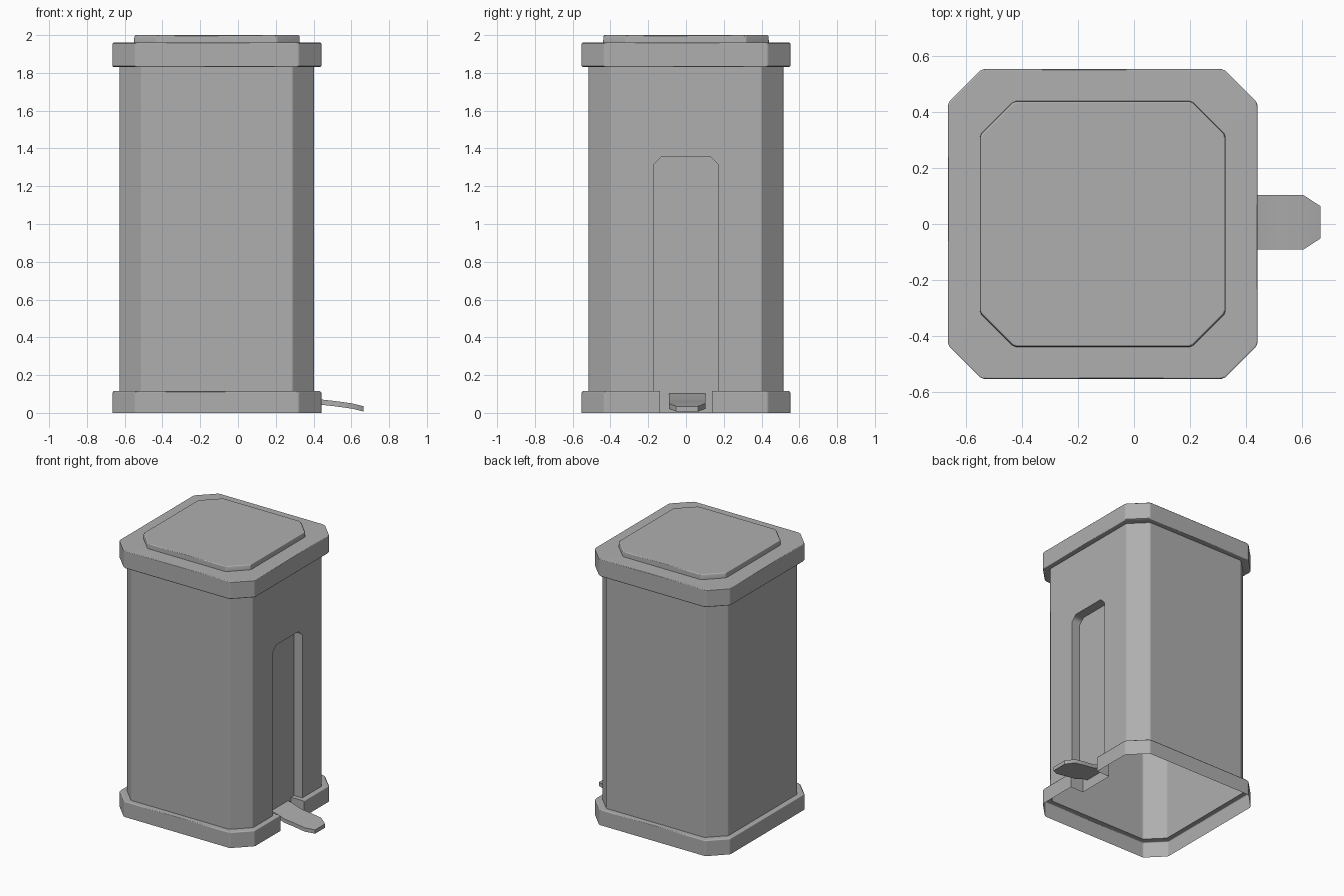
import bpy, bmesh, math

if "Cube" in bpy.data.objects:
    bpy.data.objects.remove(bpy.data.objects["Cube"])

CX = -0.1115          # centre of the bin in x (pedal sticks out towards +x)
NOTCH = 0.138         # half width of the base notch
REC = 0.172           # half width of the tall recess
BACK = 0.335          # x of the recess back wall
E = 0.008             # softening of the upright edges

grey = bpy.data.materials.new("dark_grey")
grey.diffuse_color = (.43, .43, .43, 1)
grey.use_nodes = True
grey.node_tree.nodes["Principled BSDF"].inputs["Base Color"].default_value = grey.diffuse_color


def finish(bm, name):
    """Weld, smooth the softened edges and keep big faces flat."""
    bmesh.ops.remove_doubles(bm, verts=bm.verts, dist=1e-5)
    bmesh.ops.recalc_face_normals(bm, faces=bm.faces)
    me = bpy.data.meshes.new(name)
    bm.to_mesh(me)
    bm.free()
    me.materials.append(grey)
    ob = bpy.data.objects.new(name, me)
    bpy.context.collection.objects.link(ob)
    me.shade_smooth()
    me.set_sharp_from_angle(angle=math.radians(50))
    mod = ob.modifiers.new("flat_faces", 'WEIGHTED_NORMAL')
    mod.keep_sharp = True
    mod.weight = 100
    return ob


def face(bm, pts):
    return bm.faces.new([bm.verts.new(p) for p in pts])


def octagon(h, c, z):
    """Square with cut, softened corners; its first edge is the +x side."""
    k, d = h - c, E * .707
    side = [(h, -k + E), (h, k - E), (h - d, k + d), (k + d, h - d)]
    pts = []
    for _ in range(4):
        pts += side
        side = [(-y, x) for x, y in side]
    return [(CX + x, y, z) for x, y in pts]


def loft(bm, rings, skip=()):
    for a, b in zip(rings, rings[1:]):
        for i in range(16):
            if i not in skip:
                j = (i + 1) % 16
                face(bm, [a[i], a[j], b[j], b[i]])


# body: open-bottomed shell with flared base, recess and pedal notch on +x
bm = bmesh.new()
base = [octagon(.5525, .12, 0), octagon(.5525, .12, .108),
        octagon(.5465, .12, .115), octagon(.515, .115, .115)]
top = octagon(.515, .115, 1.83)
loft(bm, base + [top], skip=(0,))

FX, z0, k = CX + .515, .115, .4 - E
arch = [(REC, z0), (REC, 1.315), (REC - .042, 1.357),
        (-REC + .042, 1.357), (-REC, 1.315), (-REC, z0)]
# wall around the recess, recess sides and recess back
face(bm, [(FX, y, z) for y, z in
          [(-k, z0), (-k, 1.83), (k, 1.83), (k, z0)] + arch])
for (y1, z1), (y2, z2) in zip(arch, arch[1:]):
    face(bm, [(FX, y1, z1), (FX, y2, z2), (BACK, y2, z2), (BACK, y1, z1)])
face(bm, [(BACK, y, z) for y, z in arch + [(-NOTCH, z0), (NOTCH, z0)]])
face(bm, [(BACK, -NOTCH, 0), (BACK, NOTCH, 0), (BACK, NOTCH, z0), (BACK, -NOTCH, z0)])
# base on either side of the notch
for s, i in ((-1, 0), (1, 1)):
    for a, b in zip(base, base[1:]):
        pts = [a[i], (a[i][0], s * NOTCH, a[i][2]), (b[i][0], s * NOTCH, b[i][2])]
        if b is base[-1]:
            pts.append((FX, s * REC, z0))
        face(bm, pts + [b[i]])
    face(bm, [(FX, s * NOTCH, z0), (FX, s * REC, z0),
              (BACK, s * REC, z0), (BACK, s * NOTCH, z0)])
    face(bm, [(r[i][0], s * NOTCH, r[i][2]) for r in base] +
         [(BACK, s * NOTCH, z0), (BACK, s * NOTCH, 0)])
finish(bm, "bin_body")

# lid: overhanging rim with a raised panel
bm = bmesh.new()
rings = [octagon(.515, .115, 1.83), octagon(.5465, .12, 1.83), octagon(.5525, .12, 1.836),
         octagon(.5525, .12, 1.956), octagon(.5475, .12, 1.961), octagon(.4385, .12, 1.962),
         octagon(.4375, .12, 1.993), octagon(.4315, .119, 2.0)]
loft(bm, rings)
face(bm, rings[-1])
finish(bm, "lid")

# pedal: bent plate with a tapered tip, as stations (x, top z, half width)
bm = bmesh.new()
stations = [(.31, .107, .097), (.37, .095, .097), (.44, .071, .097), (.52, .062, .097),
            (.605, .05, .097), (.665, .035, .058)]
T, CY = .028, .006
secs = [[(x, CY - w, z - T), (x, CY + w, z - T), (x, CY + w, z), (x, CY - w, z)]
        for x, z, w in stations]
for a, b in zip(secs, secs[1:]):
    for i in range(4):
        j = (i + 1) % 4
        face(bm, [a[i], a[j], b[j], b[i]])
face(bm, secs[0])
face(bm, secs[-1])
finish(bm, "pedal")
